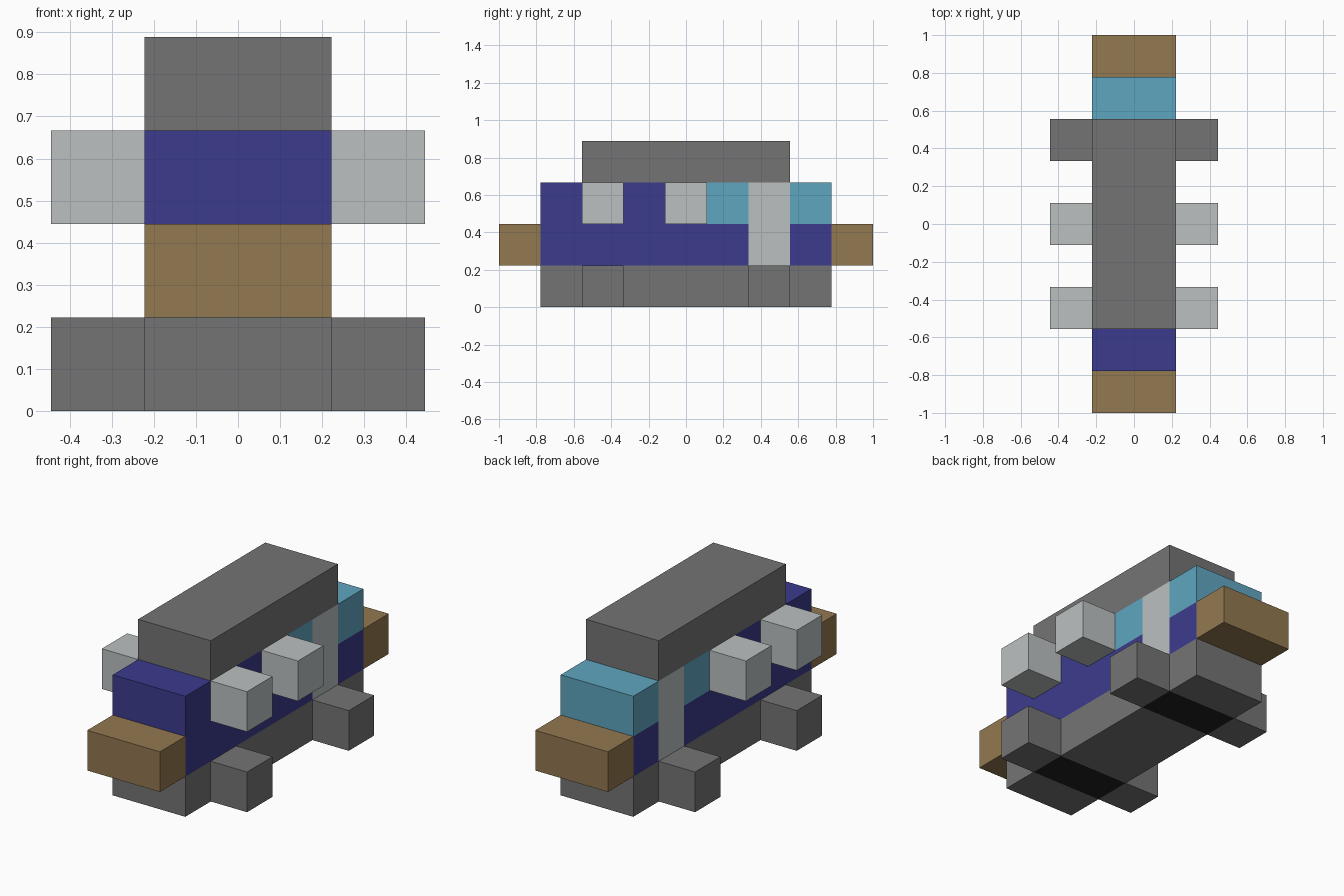
import bpy, bmesh
from mathutils import Vector

U = 2 / 9  # edge of one building block

cube = bpy.data.objects.get("Cube")
if cube:
    bpy.data.objects.remove(cube, do_unlink=True)


def material(name, rgb):
    m = bpy.data.materials.new(name)
    m.use_nodes = True
    m.diffuse_color = (*rgb, 1)
    m.node_tree.nodes["Principled BSDF"].inputs["Base Color"].default_value = (*rgb, 1)
    return m


grey = material("grey", (0.175, 0.175, 0.175))
black = material("black", (0.014, 0.014, 0.014))
brown = material("brown", (0.29, 0.188, 0.08))
blue = material("dark blue", (0.044, 0.044, 0.27))
pale = material("pale grey", (0.5, 0.527, 0.527))
cyan = material("window cyan", (0.114, 0.381, 0.521))


def box(name, x, y, z, mats, y_cuts=(), z_cuts=(), rule=None):
    """Box from (low, high) ranges in block units, cut into coloured cells."""
    bm = bmesh.new()
    bmesh.ops.create_cube(bm, size=1)
    for v in bm.verts:
        v.co = Vector([r[0] + (c + 0.5) * (r[1] - r[0]) for c, r in zip(v.co, (x, y, z))])
    for axis, cuts in ((Vector((0, 1, 0)), y_cuts), (Vector((0, 0, 1)), z_cuts)):
        for c in cuts:
            bmesh.ops.bisect_plane(bm, geom=bm.verts[:] + bm.edges[:] + bm.faces[:],
                                   plane_co=axis * c, plane_no=axis)
    bm.normal_update()
    if rule:
        for f in bm.faces:
            f.material_index = rule(f.calc_center_median(), f.normal)
    bmesh.ops.scale(bm, vec=(U, U, U), verts=bm.verts)
    mesh = bpy.data.meshes.new(name)
    bm.to_mesh(mesh)
    bm.free()
    for m in mats:
        mesh.materials.append(m)
    ob = bpy.data.objects.new(name, mesh)
    bpy.context.collection.objects.link(ob)
    return ob


def chassis_rule(c, n):
    # black axle patches on the underside
    return 1 if n.z < -0.5 and 1.5 < abs(c.y) < 2.5 else 0


def body_rule(c, n):
    # pale door pillar, cyan windows at the upper rear, blue elsewhere
    if 1.5 < c.y < 2.5:
        return 1
    return 2 if c.y > 0.5 and c.z > 2 else 0


# Central parts
MID = (-1, 1)
LENGTH = (-3.5, 3.5)
box("chassis", MID, LENGTH, (0, 1), [grey, black],
    y_cuts=(-2.5, -1.5, 1.5, 2.5), rule=chassis_rule)
box("body", MID, LENGTH, (1, 3), [blue, pale, cyan],
    y_cuts=(0.5, 1.5, 2.5), z_cuts=(2,), rule=body_rule)
box("roof", MID, (-2.5, 2.5), (3, 4), [grey])
box("front_bumper", MID, (-4.5, -3.5), (1, 2), [brown])
box("rear_bumper", MID, (3.5, 4.5), (1, 2), [brown])

# Wheels and side blocks on both flanks
for side, x in (("left", (1, 2)), ("right", (-2, -1))):
    for end, y in (("front", -2), ("rear", 2)):
        box(f"{side}_{end}_wheel", x, (y - 0.5, y + 0.5), (0, 1), [grey])
    for end, y in (("front", -2), ("middle", 0)):
        box(f"{side}_{end}_side_block", x, (y - 0.5, y + 0.5), (2, 3), [pale])
